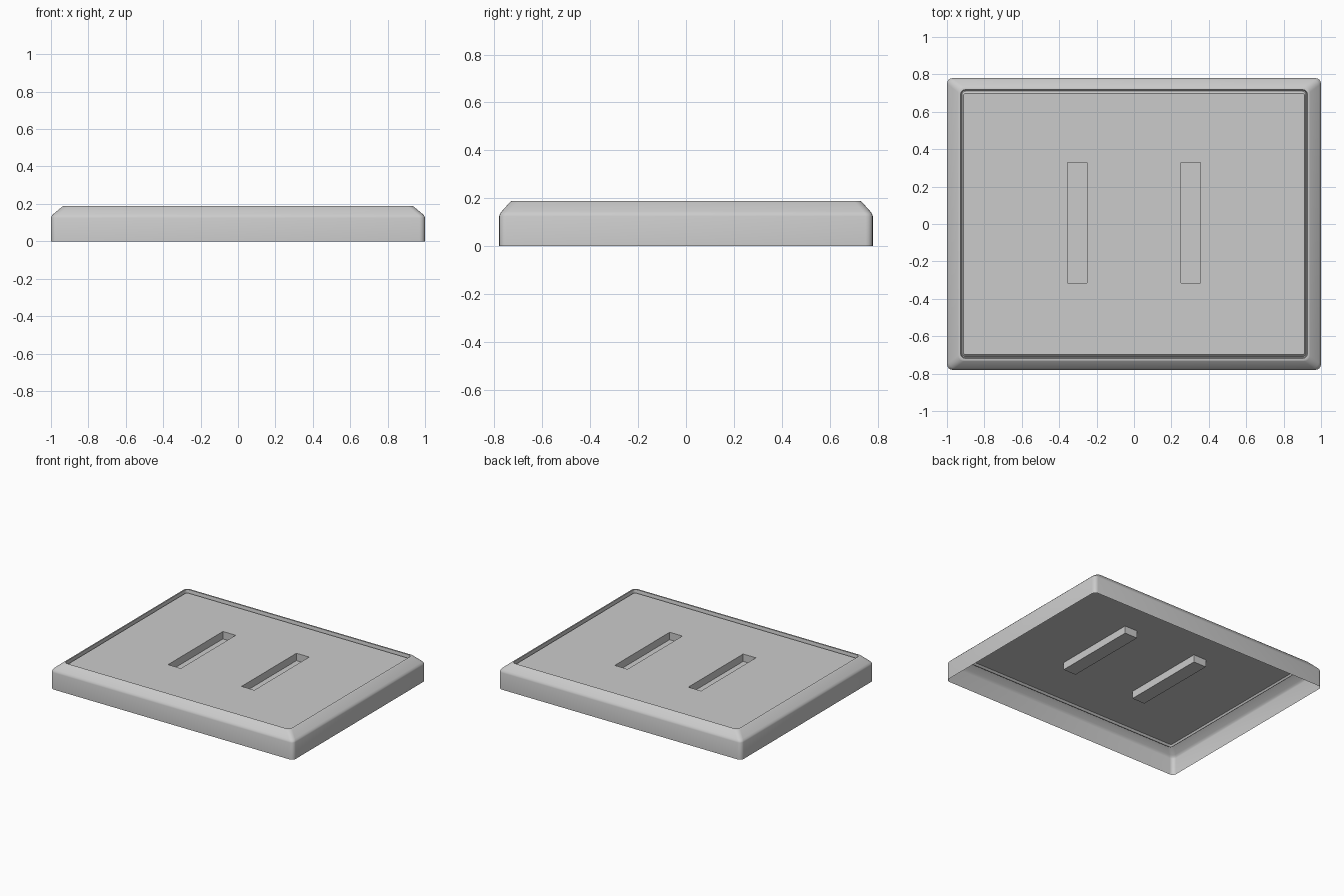
import bpy
import bmesh
from math import cos, sin, pi, radians
from mathutils import Vector

cube = bpy.data.objects.get("Cube")
if cube:
    bpy.data.objects.remove(cube, do_unlink=True)

grey = bpy.data.materials.new("plain grey")
grey.use_nodes = True
colour = (0.6, 0.6, 0.6, 1)
grey.diffuse_color = colour
grey.node_tree.nodes["Principled BSDF"].inputs["Base Color"].default_value = colour

HALF_X, HALF_Y = 1.0, 0.78
CORNER_STEPS = 5
SLOT_X = (0.25, 0.355)
SLOT_Y = (-0.315, 0.33)
SLOT_DEPTH = 0.055


def rounded_ring(bm, inset_x, inset_y, z, radius):
    """Ring of vertices around a rounded rectangle."""
    hx, hy = HALF_X - inset_x - radius, HALF_Y - inset_y - radius
    ring = []
    for i, (sx, sy) in enumerate(((1, 1), (-1, 1), (-1, -1), (1, -1))):
        for k in range(CORNER_STEPS):
            a = (i + k / (CORNER_STEPS - 1)) * pi / 2
            ring.append(bm.verts.new((sx * hx + radius * cos(a),
                                      sy * hy + radius * sin(a), z)))
    return ring


bm = bmesh.new()

# Open-bottomed wall, soft shoulder, chamfer, rim and narrow groove
profile = [  # inset x, inset y, height, corner radius
    (0.0, 0.0, 0.0, 0.03),
    (0.0, 0.0, 0.125, 0.03),
    (0.003, 0.003, 0.135, 0.03),
    (0.012, 0.01, 0.145, 0.03),
    (0.06, 0.046, 0.185, 0.03),
    (0.065, 0.051, 0.188, 0.03),
    (0.073, 0.062, 0.188, 0.025),
    (0.077, 0.066, 0.16, 0.02),
    (0.08, 0.07, 0.16, 0.02),
    (0.088, 0.082, 0.173, 0.012),
]
rings = [rounded_ring(bm, *p) for p in profile]
for lower, upper in zip(rings, rings[1:]):
    for i in range(len(lower)):
        j = (i + 1) % len(lower)
        bm.faces.new((lower[i], lower[j], upper[j], upper[i]))

# Top panel, cut along the slot outlines
panel = [bm.faces.new(rings[-1])]
cuts = [(Vector((s * x, 0, 0)), Vector((1, 0, 0))) for x in SLOT_X for s in (-1, 1)]
cuts += [(Vector((0, y, 0)), Vector((0, 1, 0))) for y in SLOT_Y]
for point, normal in cuts:
    geom = panel + list({e for f in panel for e in f.edges}) \
        + list({v for f in panel for v in f.verts})
    result = bmesh.ops.bisect_plane(bm, geom=geom, plane_co=point, plane_no=normal)
    panel = [g for g in result["geom"] if isinstance(g, bmesh.types.BMFace)]

# Two closed pockets sunk into the panel
slots = []
for f in panel:
    c = f.calc_center_median()
    if SLOT_X[0] < abs(c.x) < SLOT_X[1] and SLOT_Y[0] < c.y < SLOT_Y[1]:
        slots.append(f)
sunk = bmesh.ops.extrude_face_region(bm, geom=slots)["geom"]
bmesh.ops.translate(bm, vec=(0, 0, -SLOT_DEPTH),
                    verts=[g for g in sunk if isinstance(g, bmesh.types.BMVert)])
bmesh.ops.delete(bm, geom=[f for f in slots if f.is_valid], context="FACES")
bmesh.ops.recalc_face_normals(bm, faces=bm.faces[:])
if max(bm.faces, key=lambda f: f.calc_area()).normal.z < 0:
    bmesh.ops.reverse_faces(bm, faces=bm.faces[:])

mesh = bpy.data.meshes.new("slotted_cover")
bm.to_mesh(mesh)
bm.free()
mesh.materials.append(grey)
cover = bpy.data.objects.new("slotted_cover", mesh)
bpy.context.collection.objects.link(cover)

bpy.ops.object.select_all(action="DESELECT")
cover.select_set(True)
bpy.context.view_layer.objects.active = cover
bpy.ops.object.shade_smooth_by_angle(angle=radians(30))
